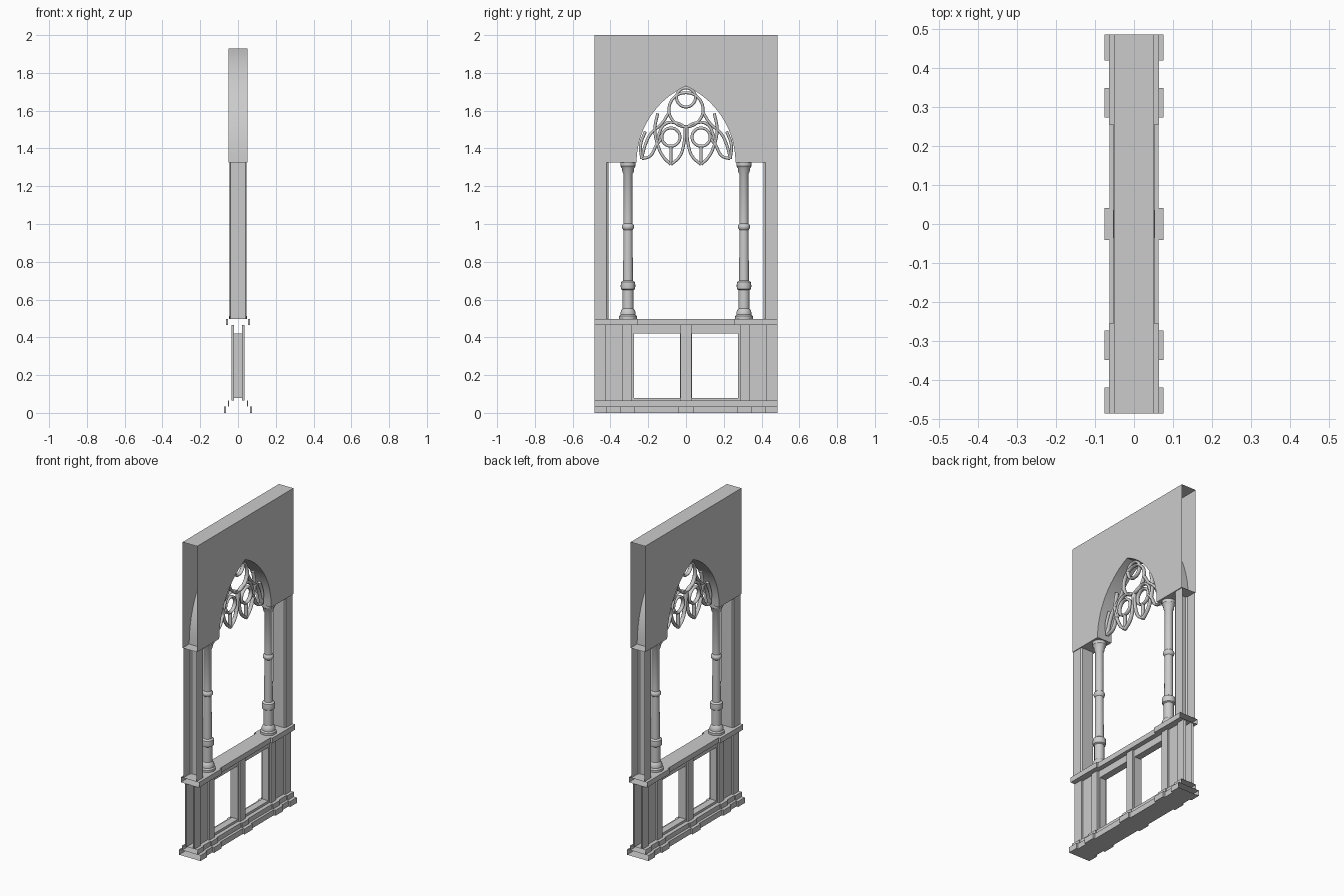
import bpy, bmesh
from math import sin, cos, pi, sqrt, acos

if "Cube" in bpy.data.objects:
    bpy.data.objects.remove(bpy.data.objects["Cube"])

END = 0.485  # half length; the panel is a hollow shell left open at both ends


def make(name, faces, smooth=False):
    """Mesh object from a list of faces given as point lists."""
    bm = bmesh.new()
    for f in faces:
        bm.faces.new([bm.verts.new(p) for p in f])
    bmesh.ops.remove_doubles(bm, verts=bm.verts, dist=1e-5)
    bmesh.ops.recalc_face_normals(bm, faces=bm.faces)
    me = bpy.data.meshes.new(name)
    bm.to_mesh(me)
    bm.free()
    ob = bpy.data.objects.new(name, me)
    bpy.context.collection.objects.link(ob)
    if smooth:
        bpy.ops.object.select_all(action='DESELECT')
        bpy.context.view_layer.objects.active = ob
        ob.select_set(True)
        bpy.ops.object.shade_smooth_by_angle(angle=0.6)
    return ob


def prism(pts, to3d, a, b, caps=True):
    """Extrude an outline from a to b, skipping edges on the open ends (y = +-END)."""
    faces = [[to3d(p, a) for p in pts], [to3d(p, b) for p in pts]] if caps else []
    for p, q in zip(pts, pts[1:] + pts[:1]):
        if abs(to3d(p, a)[1]) >= END - 1e-4 and abs(to3d(p, a)[1] - to3d(q, a)[1]) < 1e-4:
            continue
        faces.append([to3d(p, a), to3d(q, a), to3d(q, b), to3d(p, b)])
    return faces


def plan(p, z):
    return (p[0], p[1], z)


def elev(p, x):
    return (x, p[0], p[1])


def course(name, z0, z1, x_in, x_out, blocks):
    """Horizontal course whose depth steps out at the given y ranges."""
    side, y = [], -END
    for a, b in blocks:
        if a > y:
            side += [(x_in, y), (x_in, a)]
        side += [(x_out, a), (x_out, b)]
        y = b
    if y < END:
        side += [(x_in, y), (x_in, END)]
    make(name, prism(side + [(-x, y) for x, y in reversed(side)], plan, z0, z1))


def blocks(grow):
    m = [(0.285 - grow, 0.335 + grow), (0.425 - grow / 2, END)]
    return [(-b, -a) for a, b in reversed(m)] + [(-0.028 - grow, 0.028 + grow)] + m


def arch(half, rise, z, n=14):
    """Pointed arch points from -y springing over the apex to +y."""
    c = (rise * rise - half * half) / (2 * half)
    r = half + c
    top = acos(c / r)
    right = [(r * cos(top * i / n) - c, z + r * sin(top * i / n)) for i in range(n + 1)]
    return [(-y, h) for y, h in right[:-1]] + right[::-1]


# stepped plinth and sill
course("plinth_lower", 0, 0.035, 0.063, 0.075, blocks(0.013))
course("plinth_upper", 0.035, 0.065, 0.047, 0.054, blocks(0.008))
course("sill", 0.465, 0.498, 0.052, 0.064, [(-END, -0.255), (0.255, END)])

# lower panel with two openings
ys = [-END, -0.275, -0.032, 0.032, 0.275, END]
zs = [0.065, 0.08, 0.42, 0.465]
X = 0.022
faces = []
for i in range(5):
    for j in range(3):
        cell = [(ys[i], zs[j]), (ys[i + 1], zs[j]), (ys[i + 1], zs[j + 1]), (ys[i], zs[j + 1])]
        if j == 1 and i in (1, 3):
            faces += prism(cell, elev, -X, X, caps=False)
        else:
            faces += [[elev(p, s * X) for p in cell] for s in (-1, 1)]
make("lower_panel", faces)

# pilasters on both faces of the panel
faces = []
for s in (-1, 1):
    for a, b in blocks(0):
        strip = [(s * X, a), (s * 0.034, a), (s * 0.034, b), (s * X, b)]
        for p, q in zip(strip, strip[1:]):
            if p[1] == q[1] and abs(p[1]) >= END:
                continue
            faces.append([plan(p, 0.065), plan(q, 0.065), plan(q, 0.465), plan(p, 0.465)])
make("pilasters", faces)

# end jambs with chamfered inner corners
for s, side in ((-1, "left"), (1, "right")):
    pts = [(-0.046, END), (-0.046, 0.42), (-0.039, 0.41), (0.039, 0.41), (0.046, 0.42), (0.046, END)]
    make("jamb_" + side, prism([(x, s * y) for x, y in pts], plan, 0.498, 1.325, caps=False))

# upper wall with pointed opening, and the larger arch hidden inside the shell
Z = 1.325
outline = [(-END, 2), (-END, Z)] + arch(0.262, 0.405, Z) + [(END, Z), (END, 2)]
make("arch_wall", prism(outline, elev, -0.051, 0.051), smooth=True)
outer = arch(0.42, 0.605, Z)
make("outer_arch", [[elev(p, -0.0505), elev(q, -0.0505), elev(q, 0.0505), elev(p, 0.0505)]
                    for p, q in zip(outer, outer[1:])], smooth=True)

# turned columns
PROFILE = [(0.047, 0.498), (0.047, 0.512), (0.040, 0.52), (0.040, 0.532), (0.034, 0.545),
           (0.029, 0.552), (0.029, 0.65), (0.037, 0.655), (0.039, 0.672), (0.037, 0.692),
           (0.026, 0.70), (0.024, 0.968), (0.031, 0.976), (0.033, 0.985), (0.031, 0.994),
           (0.024, 1.002), (0.024, 1.265), (0.030, 1.275), (0.032, 1.295), (0.040, 1.306),
           (0.040, 1.325)]
N = 16
for s, side in ((-1, "left"), (1, "right")):
    rings = [[(r * cos(2 * pi * k / N), s * 0.307 + r * sin(2 * pi * k / N), z) for k in range(N)]
             for r, z in PROFILE]
    faces = [rings[0], rings[-1]]
    for a, b in zip(rings, rings[1:]):
        faces += [[a[k], a[(k + 1) % N], b[(k + 1) % N], b[k]] for k in range(N)]
    make("column_" + side, faces, smooth=True)

# flowing tracery: half paths mirrored across the centre, plus rings
half_paths = [
    [(0.08, 1.315), (0.035, 1.355), (0.012, 1.42), (0.004, 1.52)],
    [(0.0, 1.51), (0.05, 1.535), (0.11, 1.53), (0.145, 1.47), (0.155, 1.42)],
    [(0.08, 1.315), (0.12, 1.355), (0.15, 1.42), (0.165, 1.50), (0.15, 1.585)],
    [(0.235, 1.345), (0.19, 1.36), (0.155, 1.42), (0.13, 1.45)],
    [(0.235, 1.345), (0.215, 1.42), (0.185, 1.48), (0.13, 1.53), (0.09, 1.59)],
    [(0.235, 1.345), (0.24, 1.42), (0.215, 1.49)],
    [(0.08, 1.315), (0.08, 1.41)],
]
rings = [(-0.08, 1.46, 0.048), (0.08, 1.46, 0.048), (0, 1.67, 0.05), (0, 1.605, 0.09)]
paths = [([(s * y, z) for y, z in p], False) for p in half_paths for s in (-1, 1)]
paths += [([(y + r * cos(k * pi / 4), z + r * sin(k * pi / 4)) for k in range(8)], True)
          for y, z, r in rings]
cu = bpy.data.curves.new("tracery", 'CURVE')
cu.dimensions = '3D'
cu.bevel_depth = 0.009
cu.bevel_resolution = 1
cu.resolution_u = 5
cu.use_fill_caps = True
for pts, closed in paths:
    sp = cu.splines.new('BEZIER')
    sp.bezier_points.add(len(pts) - 1)
    sp.use_cyclic_u = closed
    for bp, (y, z) in zip(sp.bezier_points, pts):
        bp.co = (0, y, z)
        bp.handle_left_type = bp.handle_right_type = 'AUTO'
tracery = bpy.data.objects.new("tracery", cu)
tracery.scale.x = 1.5
bpy.context.collection.objects.link(tracery)
